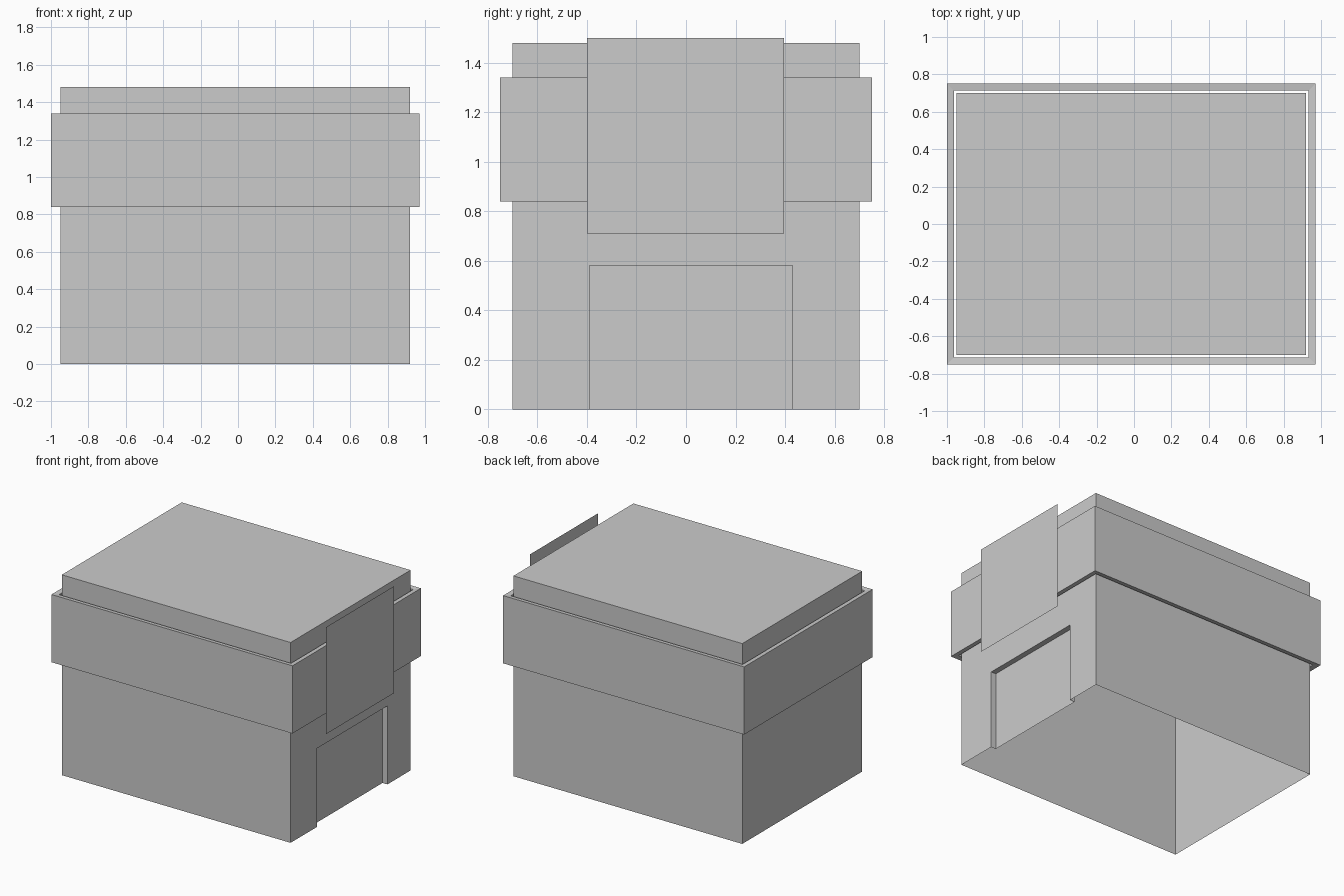
import bpy, bmesh

if "Cube" in bpy.data.objects:
    bpy.data.objects.remove(bpy.data.objects["Cube"])

X0, X1, Y, TOP = -0.95, 0.92, 0.70, 1.48      # main shell extents
D0, D1, DH, DX = -0.39, 0.43, 0.58, 0.88      # doorway sides, height, recess plane


def make(name, polys):
    """Build a flat-faced object from a list of polygons."""
    bm = bmesh.new()
    for poly in polys:
        bm.faces.new([bm.verts.new(p) for p in poly])
    bmesh.ops.remove_doubles(bm, verts=bm.verts, dist=1e-5)
    bmesh.ops.recalc_face_normals(bm, faces=bm.faces)
    me = bpy.data.meshes.new(name)
    bm.to_mesh(me)
    bm.free()
    ob = bpy.data.objects.new(name, me)
    bpy.context.collection.objects.link(ob)
    return ob


def wall(a, b, z0, z1):
    """Vertical quad between two plan points."""
    return [(*a, z0), (*b, z0), (*b, z1), (*a, z1)]


def rect(x0, x1, y, z):
    return [(x0, -y, z), (x1, -y, z), (x1, y, z), (x0, y, z)]


# Building shell: open underneath, with a recessed doorway on the right
shell = [rect(X0, X1, Y, TOP),
         wall((X1, -Y), (X0, -Y), 0, TOP),
         wall((X0, -Y), (X0, Y), 0, TOP),
         wall((X0, Y), (X1, Y), 0, TOP),
         # right wall as one outline around the doorway
         [(X1, -Y, 0), (X1, D0, 0), (X1, D0, DH), (X1, D1, DH),
          (X1, D1, 0), (X1, Y, 0), (X1, Y, TOP), (X1, -Y, TOP)],
         # jambs, lintel and door panel
         wall((X1, D0), (DX, D0), 0, DH),
         wall((DX, D0), (DX, D1), 0, DH),
         wall((DX, D1), (X1, D1), 0, DH),
         [(X1, D0, DH), (DX, D0, DH), (DX, D1, DH), (X1, D1, DH)]]
make("building_shell", shell)

# Fascia band: hollow ring with a narrow gap to the shell
loops = [rect(-1.0, 0.97, 0.75, 0.84), rect(-1.0, 0.97, 0.75, 1.34),
         rect(-0.963, 0.933, 0.713, 1.335), rect(-0.963, 0.933, 0.713, 0.845)]
band = []
for i in range(4):
    a, b = loops[i], loops[(i + 1) % 4]
    for j in range(4):
        k = (j + 1) % 4
        band.append([a[j], a[k], b[k], b[j]])
make("fascia_band", band)

# Flat sign panel standing just clear of the band
make("sign_panel", [wall((1.0, -0.40), (1.0, 0.395), 0.71, 1.50)])
